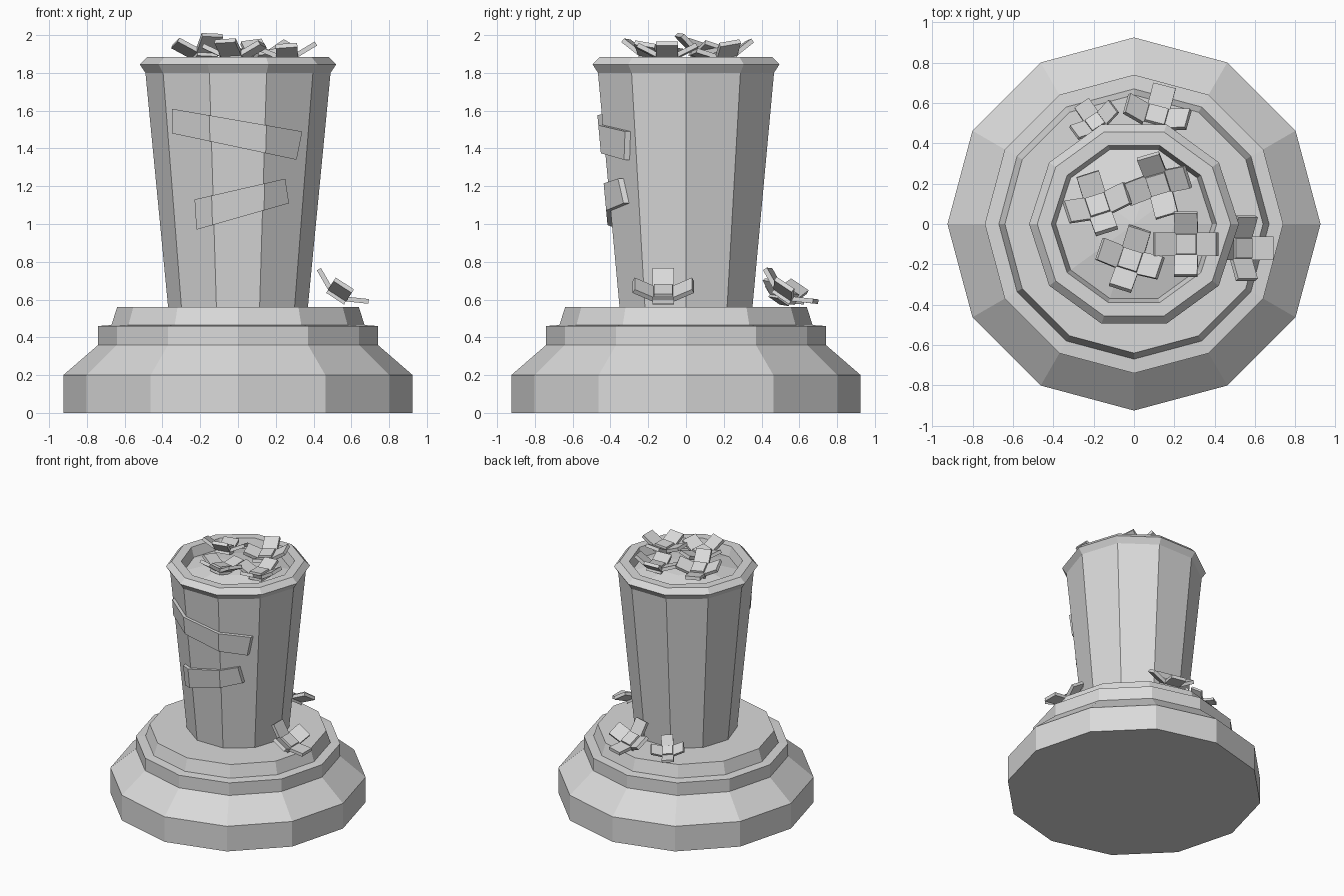
import bpy, bmesh
from math import radians, cos, sin, pi
from mathutils import Matrix, Vector

cube = bpy.data.objects.get("Cube")
if cube:
    bpy.data.objects.remove(cube, do_unlink=True)

grey = bpy.data.materials.new("plain_grey")
grey.use_nodes = True
grey.diffuse_color = (0.7, 0.7, 0.7, 1)
grey.node_tree.nodes["Principled BSDF"].inputs["Base Color"].default_value = (0.7, 0.7, 0.7, 1)


def finish(name, bm):
    bmesh.ops.recalc_face_normals(bm, faces=bm.faces)
    mesh = bpy.data.meshes.new(name)
    bm.to_mesh(mesh)
    bm.free()
    mesh.materials.append(grey)
    obj = bpy.data.objects.new(name, mesh)
    bpy.context.collection.objects.link(obj)
    return obj


def lathe(name, profile, sides):
    """Turn an (r, z) profile into a faceted solid."""
    bm = bmesh.new()
    verts = [bm.verts.new((r, 0, z)) for r, z in profile]
    edges = [bm.edges.new(pair) for pair in zip(verts, verts[1:])]
    bmesh.ops.spin(bm, geom=verts + edges, cent=(0, 0, 0), axis=(0, 0, 1),
                   angle=2 * pi, steps=sides)
    bmesh.ops.remove_doubles(bm, verts=bm.verts, dist=0.0005)
    return finish(name, bm)


# Stepped twelve-sided base
lathe("base", [(0, 0), (0.925, 0), (0.925, 0.2), (0.74, 0.36), (0.74, 0.46),
               (0.67, 0.465), (0.64, 0.56), (0, 0.56)], 12)

# Ten-sided cup with a flared rim, and the mound that fills it
CUP_FOOT, CUP_NECK = (0.37, 0.56), (0.49, 1.8)
lathe("cup", [(0, 0.55), CUP_FOOT, CUP_NECK, (0.52, 1.845), (0.48, 1.885),
              (0.41, 1.885), (0.385, 1.8)], 10)
lathe("filling_mound", [(0.39, 1.81), (0.2, 1.86), (0, 1.885)], 10)


def cup_radius(z):
    t = (z - CUP_FOOT[1]) / (CUP_NECK[1] - CUP_FOOT[1])
    return CUP_FOOT[0] + t * (CUP_NECK[0] - CUP_FOOT[0])


def on_cup(x, z, gap):
    """Point on the front of the faceted cup, lifted by gap."""
    r = cup_radius(z) + gap
    x1, y1 = r * cos(radians(72)), r * sin(radians(72))
    x2, y2 = r * cos(radians(36)), r * sin(radians(36))
    t = max(0, (abs(x) - x1) / (x2 - x1))
    return (x, -(y1 + t * (y2 - y1)), z)


# Slanted strips that follow the front facets
def strip(name, top_left, low_left, low_right, top_right):
    bm = bmesh.new()

    def line(a, b):
        a, b = Vector(a), Vector(b)
        points = [a]
        for side in (-1, 1):
            z = a.lerp(b, (side * 0.14 - a.x) / (b.x - a.x)).y
            x = side * (cup_radius(z) + 0.025) * cos(radians(72))
            points.append(a.lerp(b, (x - a.x) / (b.x - a.x)))
        return points + [b]

    top, low = line(top_left, top_right), line(low_left, low_right)
    loops = []
    for t, b in zip(top, low):
        loops.append([bm.verts.new(on_cup(p.x, p.y, gap))
                      for p, gap in ((t, 0.025), (b, 0.025), (b, -0.005), (t, -0.005))])
    for a, b in zip(loops, loops[1:]):
        for i in range(4):
            j = (i + 1) % 4
            bm.faces.new((a[i], a[j], b[j], b[i]))
    bm.faces.new(loops[0])
    bm.faces.new(loops[-1])
    finish(name, bm)


strip("upper_strip", (-0.35, 1.61), (-0.35, 1.48), (0.31, 1.34), (0.34, 1.49))
strip("lower_strip", (-0.23, 1.13), (-0.22, 0.97), (0.27, 1.11), (0.25, 1.24))


# Popped kernel: a raised block with four flaps folded upward
def kernel(name, loc, spin, lean_to, lean, size=1.0, fold=27):
    bm = bmesh.new()
    block = bmesh.ops.create_cube(bm, size=1, matrix=Matrix.Diagonal((0.115, 0.115, 0.06, 1)))
    for v in block["verts"]:
        if v.co.z > 0:
            v.co.xy *= 0.85
    for k in range(4):
        m = (Matrix.Rotation(k * pi / 2, 4, 'Z') @ Matrix.Translation((0.05, 0, 0))
             @ Matrix.Rotation(-radians(fold), 4, 'Y') @ Matrix.Translation((0.06, 0, 0))
             @ Matrix.Diagonal((0.12, 0.115, 0.025, 1)))
        bmesh.ops.create_cube(bm, size=1, matrix=m)
    d = radians(lean_to)
    place = (Matrix.Translation(loc)
             @ Matrix.Rotation(radians(lean), 4, Vector((-sin(d), cos(d), 0)))
             @ Matrix.Rotation(radians(spin), 4, 'Z') @ Matrix.Scale(size, 4))
    bm.transform(place)
    finish(name, bm)


# Kernels heaped in the cup
kernel("top_kernel_left", (-0.18, 0.09, 1.90), 18, 100, 18)
kernel("top_kernel_back", (0.12, 0.20, 1.885), 17, 250, 12)
kernel("top_kernel_front", (-0.02, -0.18, 1.89), -18, 90, 10)
kernel("top_kernel_right", (0.26, -0.10, 1.89), 0, 180, 4)

# Kernels fallen onto the base
kernel("fallen_kernel_side", (0.53, -0.12, 0.63), 0, 0, 33)
kernel("fallen_kernel_back", (0.11, 0.53, 0.63), -15, 78, 33)
kernel("fallen_kernel_small", (-0.19, 0.50, 0.61), 35, 115, 30, 0.75)
